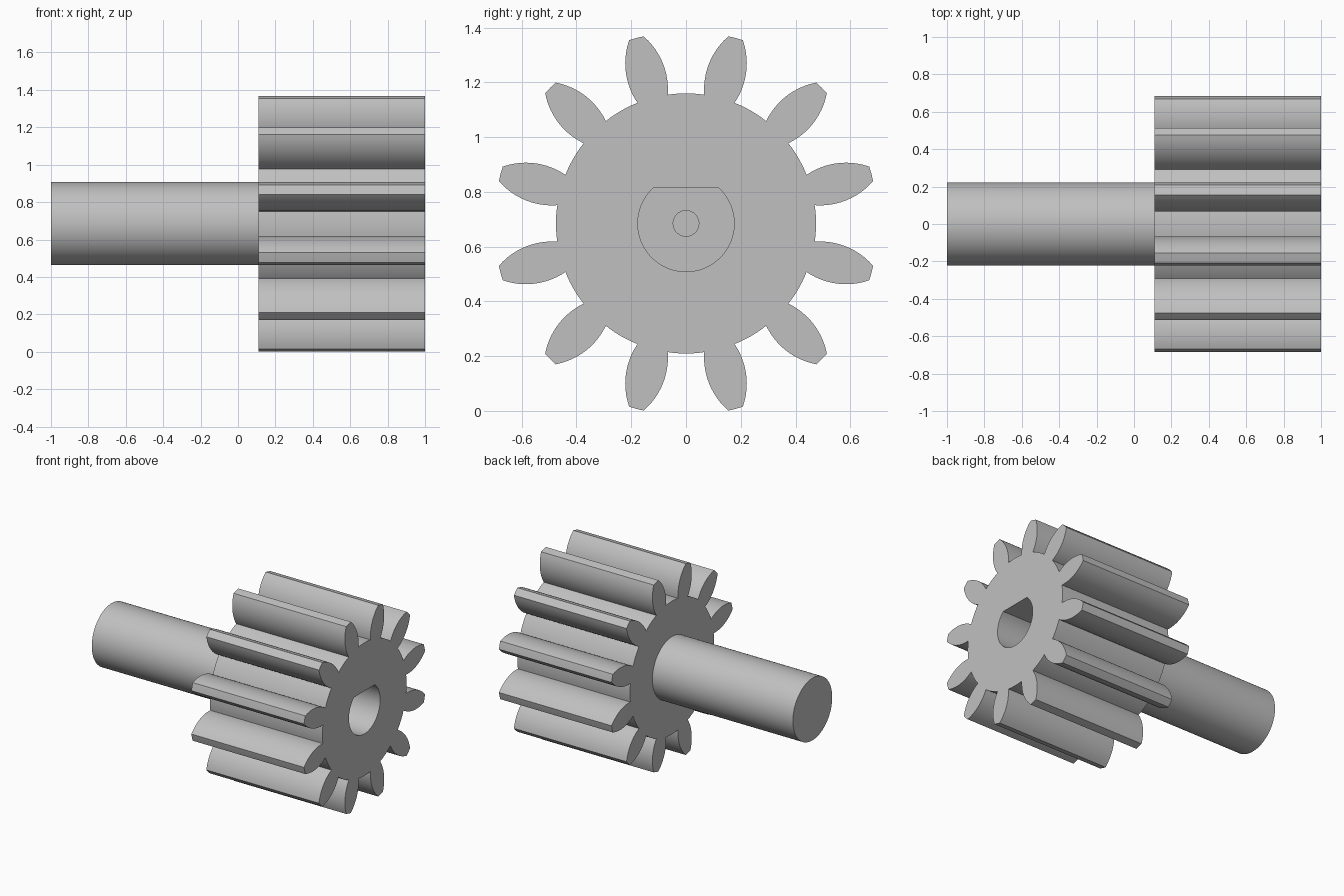
import bpy, bmesh
from math import sin, cos, asin, sqrt, atan2, pi, radians

if "Cube" in bpy.data.objects:
    bpy.data.objects.remove(bpy.data.objects["Cube"])

AXIS_Z = 0.685                      # height of the shaft axis
GEAR_BACK, GEAR_FACE = 0.11, 1.0
SHAFT_R, BORE_R, BORE_FLAT, PILOT_R = 0.222, 0.176, 0.13, 0.047
TEETH, ROOT_R = 12, 0.475

steel = bpy.data.materials.new("grey steel")
steel.use_nodes = True
grey = (0.53, 0.53, 0.53, 1)
steel.diffuse_color = grey
steel.node_tree.nodes["Principled BSDF"].inputs["Base Color"].default_value = grey


def prism(name, outline, x0, x1):
    """Extrude a (y, z) outline, centred on the axis, from x0 to x1."""
    bm = bmesh.new()
    face = bm.faces.new([bm.verts.new((x0, y, z + AXIS_Z)) for y, z in outline])
    new = bmesh.ops.extrude_face_region(bm, geom=[face])["geom"]
    bmesh.ops.translate(bm, vec=(x1 - x0, 0, 0),
                        verts=[v for v in new if isinstance(v, bmesh.types.BMVert)])
    bmesh.ops.recalc_face_normals(bm, faces=bm.faces)
    mesh = bpy.data.meshes.new(name)
    bm.to_mesh(mesh)
    bm.free()
    mesh.materials.append(steel)
    obj = bpy.data.objects.new(name, mesh)
    bpy.context.collection.objects.link(obj)
    return obj


def arc(radius, start, end, steps):
    return [(radius * cos(start + (end - start) * i / steps),
             radius * sin(start + (end - start) * i / steps)) for i in range(steps + 1)]


def activate(obj):
    bpy.ops.object.select_all(action="DESELECT")
    obj.select_set(True)
    bpy.context.view_layer.objects.active = obj


def cut(obj, cutter):
    activate(obj)
    mod = obj.modifiers.new("cut", "BOOLEAN")
    mod.operation, mod.solver, mod.object = "DIFFERENCE", "EXACT", cutter
    bpy.ops.object.modifier_apply(modifier=mod.name)


def gear_outline():
    """Barrel-shaped teeth with circular flanks joined by root arcs."""
    flank_r, widest, half_width, tip = 0.256, 0.556, 0.0717, 0.70
    root = 0.471
    flank = []
    for i in range(13):
        u = root + (tip - root) * i / 12
        flank.append((u, half_width - flank_r + sqrt(flank_r ** 2 - (u - widest) ** 2)))
    tooth = [(u, -w) for u, w in flank] + [(tip + 0.001, 0)] + flank[::-1]
    root_angle = atan2(flank[0][1], root)
    pitch = 2 * pi / TEETH
    points = []
    for k in range(TEETH):
        a = pitch * (k + 0.5)
        points += [(u * cos(a) - w * sin(a), u * sin(a) + w * cos(a)) for u, w in tooth]
        points += arc(ROOT_R, a + root_angle, a + pitch - root_angle, 6)[1:-1]
    return points


# Gear and shaft
gear = prism("pinion_gear", gear_outline(), GEAR_BACK, GEAR_FACE)
shaft = prism("shaft", arc(SHAFT_R, 0, 2 * pi, 96)[:-1], -1.0, GEAR_BACK)

# Flat-sided blind bore with a small pilot hole at its bottom
flat = asin(BORE_FLAT / BORE_R)
bore = prism("bore_cutter", arc(BORE_R, pi - flat, 2 * pi + flat, 64), 0.2, 1.1)
pilot = prism("pilot_cutter", arc(PILOT_R, 0, 2 * pi, 32)[:-1], 0.0, 0.5)
cut(gear, bore)
cut(gear, pilot)
cut(shaft, pilot)
for cutter in (bore, pilot):
    bpy.data.objects.remove(cutter)

# Smooth curved surfaces, sharp edges
for part in (gear, shaft):
    activate(part)
    bpy.ops.object.shade_smooth_by_angle(angle=radians(20))
